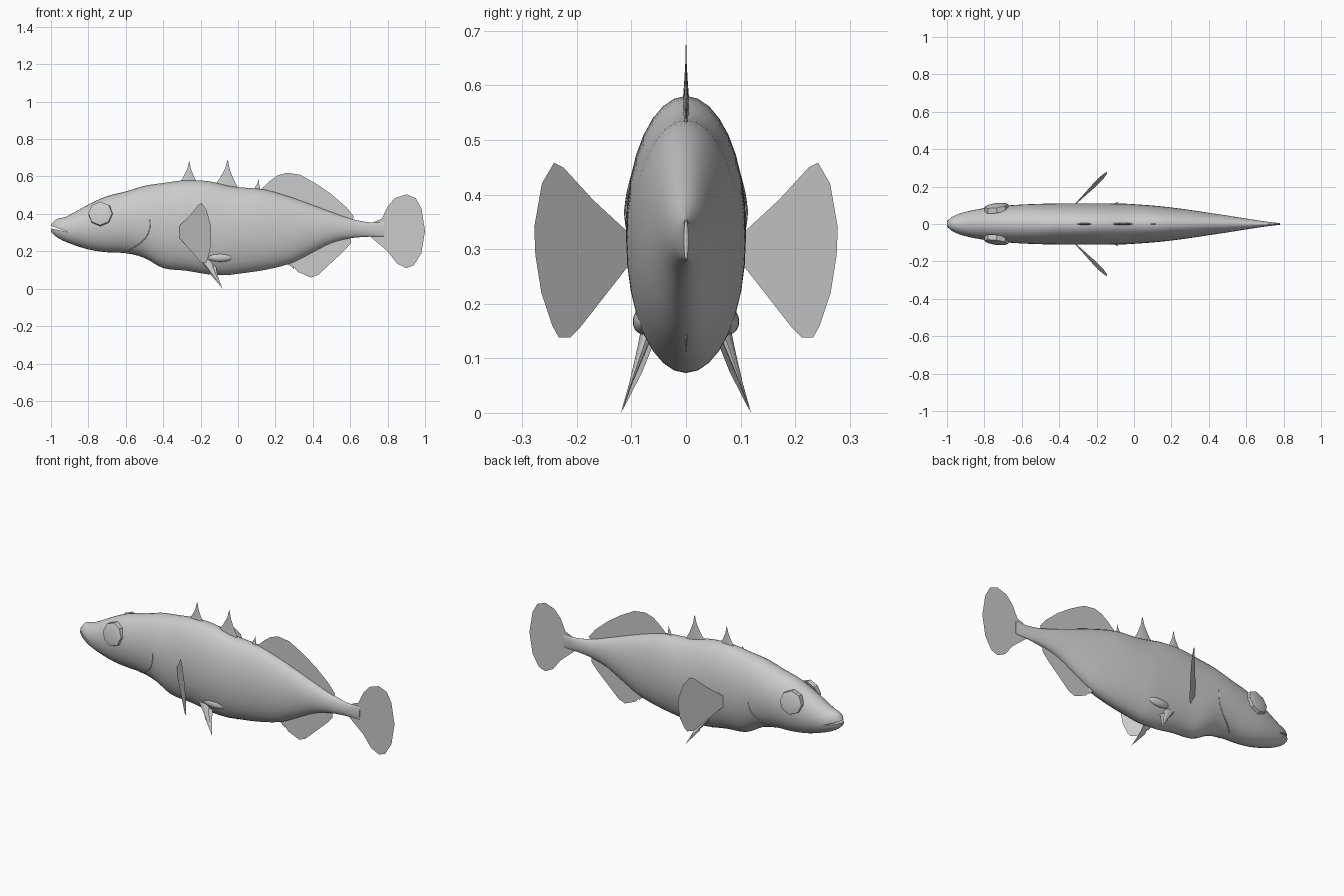
import bpy, bmesh, math
from mathutils import Vector, Matrix

start = bpy.data.objects.get("Cube")
if start:
    bpy.data.objects.remove(start)

grey = bpy.data.materials.new("plain grey")
grey.use_nodes = True
grey.diffuse_color = (0.6, 0.6, 0.6, 1)
grey.node_tree.nodes["Principled BSDF"].inputs["Base Color"].default_value = (0.6, 0.6, 0.6, 1)

# Body stations: x, top, bottom, half width
STATIONS = [
    (-1.0, .34, .305, .014), (-.975, .37, .28, .036), (-.92, .385, .25, .06),
    (-.8, .45, .21, .085), (-.7, .495, .195, .097), (-.6, .52, .19, .104),
    (-.5, .55, .165, .108), (-.4, .565, .11, .11), (-.28, .58, .097, .11),
    (-.16, .575, .077, .11), (-.06, .553, .073, .109), (0, .543, .08, .106),
    (.14, .53, .1, .095), (.28, .49, .135, .078), (.4, .447, .195, .06),
    (.5, .41, .245, .045), (.6, .375, .27, .029), (.7, .355, .278, .014),
    (.78, .355, .28, .004),
]
SIDES = 32


def section(x):
    """Top, bottom and half width of the body at x."""
    for a, b in zip(STATIONS, STATIONS[1:]):
        if x <= b[0]:
            t = max(0, (x - a[0]) / (b[0] - a[0]))
            return [p + (q - p) * t for p, q in zip(a[1:], b[1:])]
    return STATIONS[-1][1:]


def surface(x, z):
    """Distance of the flank from the middle plane."""
    top, bottom, width = section(x)
    h = (z - (top + bottom) / 2) / ((top - bottom) / 2)
    return width * math.sqrt(max(0, 1 - h * h))


def add_object(name, bm, smooth=True):
    mesh = bpy.data.meshes.new(name)
    bmesh.ops.recalc_face_normals(bm, faces=bm.faces[:])
    bm.to_mesh(mesh)
    bm.free()
    mesh.materials.append(grey)
    obj = bpy.data.objects.new(name, mesh)
    bpy.context.collection.objects.link(obj)
    if smooth:
        round_off(obj)
    return obj


def round_off(obj):
    bpy.ops.object.select_all(action="DESELECT")
    obj.select_set(True)
    bpy.context.view_layer.objects.active = obj
    bpy.ops.object.shade_smooth_by_angle(angle=math.radians(40))


def smooth_stations(steps=3):
    """Extra stations on a smooth curve through the given ones."""
    rows = [Vector(s) for s in STATIONS]
    out = []
    for i in range(len(rows) - 1):
        a, b = rows[i], rows[i + 1]
        before, after = rows[max(i - 1, 0)], rows[min(i + 2, len(rows) - 1)]
        ta = (b - before) * ((b[0] - a[0]) / (b[0] - before[0]))
        tb = (after - a) * ((b[0] - a[0]) / (after[0] - a[0]))
        for k in range(steps):
            t = k / steps
            s = t * t * (3 - 2 * t)
            out.append(a + (b - a) * s + ta * t * (1 - t) ** 2 - tb * t * t * (1 - t))
    return out + [rows[-1]]


def sheet(name, points):
    """Flat fin from a list of corner points."""
    bm = bmesh.new()
    bm.faces.new([bm.verts.new(p) for p in points])
    bmesh.ops.triangulate(bm, faces=bm.faces[:])
    return add_object(name, bm, False)


def middle_fin(name, outline):
    return sheet(name, [(x, 0, z) for x, z in outline])


def spine(name, base, tip, thick):
    """Curved thorn with an oval section; base is two points, tip is one."""
    front, back, tip = Vector(base[0]), Vector(base[1]), Vector(tip)
    bm = bmesh.new()
    rings = []
    for t in (0, .3, .65, 1):
        shrink = max((1 - t) ** 1.5, .02)
        middle = ((front + back) / 2).lerp(tip, t)
        along = (back - front) / 2 * shrink
        across = Vector((0, thick * shrink, 0))
        rings.append([bm.verts.new(middle + along * math.cos(i * math.pi / 4)
                                   + across * math.sin(i * math.pi / 4)) for i in range(8)])
    for low, high in zip(rings, rings[1:]):
        for i in range(8):
            j = (i + 1) % 8
            bm.faces.new((low[i], low[j], high[j], high[i]))
    bm.faces.new(rings[-1])
    bm.faces.new(rings[0])
    return add_object(name, bm)


# Body lofted from oval rings
bm = bmesh.new()
rings = []
for x, top, bottom, width in smooth_stations():
    ring = []
    for i in range(SIDES):
        a = 2 * math.pi * i / SIDES
        ring.append(bm.verts.new((x, width * math.sin(a),
                                  (top + bottom) / 2 + (top - bottom) / 2 * math.cos(a))))
    rings.append(ring)
for r, s in zip(rings, rings[1:]):
    for i in range(SIDES):
        j = (i + 1) % SIDES
        bm.faces.new((r[i], r[j], s[j], s[i]))
bm.faces.new(rings[0])
bm.faces.new(rings[-1])
body = add_object("body", bm, False)

# Mouth slit cut with a thin wedge
bm = bmesh.new()
near, far = [[bm.verts.new((x, y, z)) for x, z in ((-1.03, .347), (-1.03, .329), (-.905, .302))]
             for y in (-.15, .15)]
bm.faces.new(near)
bm.faces.new(far)
for i in range(3):
    j = (i + 1) % 3
    bm.faces.new((near[i], near[j], far[j], far[i]))
cutter = add_object("mouth_cutter", bm, False)
cutter.hide_render = True
cut = body.modifiers.new("mouth", "BOOLEAN")
cut.operation, cut.solver, cut.object = "DIFFERENCE", "EXACT", cutter
bpy.context.view_layer.objects.active = body
bpy.ops.object.modifier_apply(modifier=cut.name)
bpy.data.objects.remove(cutter)
round_off(body)

# Fins on the middle line
middle_fin("dorsal_fin", [(.11, .52), (.17, .575), (.21, .605), (.26, .62), (.33, .61),
                          (.42, .56), (.5, .505), (.58, .435), (.62, .385), (.61, .365), (.3, .42)])
middle_fin("anal_fin", [(.27, .15), (.32, .09), (.39, .06), (.43, .075), (.5, .14),
                        (.57, .205), (.605, .245), (.6, .28), (.4, .25)])
middle_fin("tail_fin", [(.7, .345), (.77, .375), (.8, .44), (.84, .485), (.9, .505), (.95, .485),
                        (.98, .43), (1, .31), (.98, .19), (.94, .125), (.9, .11), (.85, .135),
                        (.8, .2), (.77, .265), (.7, .285)])

# Spines along the back and in front of the anal fin
spine("front_dorsal_spine", ((-.31, 0, .57), (-.22, 0, .57)), (-.26, 0, .68), .006)
spine("middle_dorsal_spine", ((-.12, 0, .56), (0, 0, .54)), (-.055, 0, .688), .006)
spine("rear_dorsal_spine", ((.08, 0, .525), (.12, 0, .525)), (.113, 0, .587), .004)
spine("anal_spine", ((.25, 0, .14), (.3, 0, .145)), (.3, 0, .105), .004)

# Paired parts on both flanks
PECTORAL = [(.105, .33), (.17, .39), (.225, .45), (.242, .458), (.264, .42), (.278, .34),
            (.276, .29), (.265, .22), (.245, .16), (.233, .138), (.212, .138), (.195, .155), (.105, .27)]
for side, label in ((1, "left"), (-1, "right")):
    sheet(label + "_pectoral_fin",
          [(-.31 + (y - .11) + .1 * (.3 - z), side * y, z) for y, z in PECTORAL])

    # Pelvic spine with a bent web behind it
    spine(label + "_pelvic_spine", ((-.21, side * .068, .16), (-.14, side * .068, .15)),
          (-.083, side * .119, 0), .014)
    sheet(label + "_pelvic_web", [(-.15, side * .06, .15), (-.12, side * .058, .13),
                                  (-.11, side * .08, .075), (-.085, side * .117, .003),
                                  (-.15, side * .09, .08)])

    # Pelvic ledge
    bm = bmesh.new()
    bmesh.ops.create_uvsphere(bm, u_segments=20, v_segments=12, radius=1)
    bm.transform(Matrix.Translation((-.095, side * .075, .17))
                 @ Matrix.Rotation(side * .3, 4, "X")
                 @ Matrix.Diagonal((.07, .022, .027, 1)))
    add_object(label + "_pelvic_ledge", bm)

    # Domed eight-sided eye, tilted to lie on the head
    bm = bmesh.new()
    bmesh.ops.create_cone(bm, cap_ends=True, segments=8, radius1=.068, radius2=.064, depth=.028)
    cap = [f for f in bm.faces if f.normal.z > .9]
    for inset, rise in ((.014, .004), (.02, .003)):
        bmesh.ops.inset_region(bm, faces=cap, thickness=inset, depth=rise)
    y = surface(-.735, .4)
    outward = Vector((-.13, side, .2)).to_track_quat("Z", "Y").to_matrix().to_4x4()
    bm.transform(Matrix.Translation((-.735, side * (y + .001), .4)) @ outward)
    add_object(label + "_eye", bm)

    # Gill cover edge following the flank
    curve = bpy.data.curves.new(label + "_gill_edge", "CURVE")
    curve.dimensions = "3D"
    curve.bevel_depth = .003
    curve.bevel_resolution = 1
    line = curve.splines.new("POLY")
    line.points.add(12)
    for i, point in enumerate(line.points):
        t = i / 12
        x, z = -.47 - .13 * t ** 3, .37 - .17 * t
        point.co = (x, side * (surface(x, z) - .001), z, 1)
    curve.materials.append(grey)
    bpy.context.collection.objects.link(bpy.data.objects.new(curve.name, curve))
